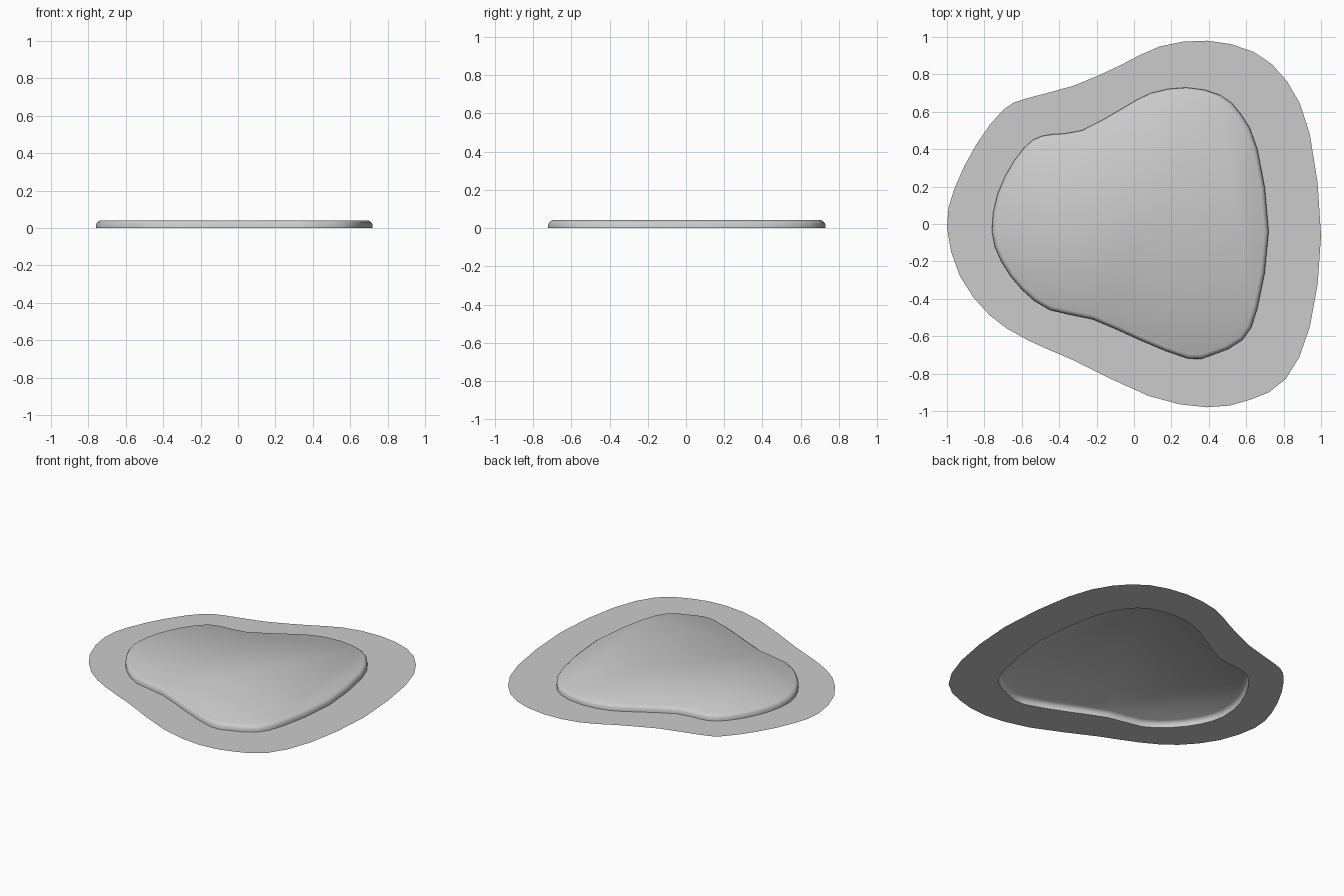
import bpy
import bmesh
from mathutils import Vector

cube = bpy.data.objects.get("Cube")
if cube:
    bpy.data.objects.remove(cube, do_unlink=True)

# Matching control points of the two outlines, clockwise from the -x tip
OUTER = [(-1, -.02), (-.96, .19), (-.84, .43), (-.7, .61), (-.58, .67), (-.32, .74),
         (-.07, .85), (.14, .95), (.39, .98), (.64, .92), (.82, .76), (.94, .48),
         (1, -.06), (.94, -.55), (.81, -.83), (.62, -.94), (.39, -.98), (.08, -.92),
         (-.32, -.73), (-.57, -.62), (-.77, -.49), (-.93, -.28)]
INNER = [(-.76, -.04), (-.73, .16), (-.64, .34), (-.54, .45), (-.44, .48), (-.28, .5),
         (-.06, .62), (.09, .7), (.28, .73), (.46, .69), (.57, .59), (.66, .4),
         (.72, -.04), (.66, -.45), (.58, -.62), (.42, -.7), (.29, -.72), (.03, -.62),
         (-.22, -.51), (-.45, -.46), (-.6, -.35), (-.71, -.2)]


def smooth_loop(points):
    """Closed smooth outline: every control point plus the curve midpoint after it."""
    pts = [Vector(p) for p in points]
    n = len(pts)
    result = []
    for i, p in enumerate(pts):
        a, b, c = pts[i - 1], pts[(i + 1) % n], pts[(i + 2) % n]
        result += [p, (9 * (p + b) - a - c) / 16]
    return result


def inset(loop, distance):
    """Move a clockwise outline inward along its normals."""
    result = []
    for i, p in enumerate(loop):
        tangent = (loop[(i + 1) % len(loop)] - loop[i - 1]).normalized()
        result.append(p + Vector((tangent.y, -tangent.x)) * distance)
    return result


def build(name, rings, material, capped=False, smooth=False):
    """Bridge a series of (outline, height) rings, optionally closing the last one."""
    bm = bmesh.new()
    rows = [[bm.verts.new((p.x, p.y, z)) for p in loop] for loop, z in rings]
    for low, high in zip(rows, rows[1:]):
        for i in range(len(low)):
            bm.faces.new((low[i], low[i - 1], high[i - 1], high[i]))
    if capped:
        bm.faces.new(reversed(rows[-1]))
    for face in bm.faces:
        face.smooth = smooth
    bm.normal_update()
    mesh = bpy.data.meshes.new(name)
    bm.to_mesh(mesh)
    bm.free()
    mesh.materials.append(material)
    obj = bpy.data.objects.new(name, mesh)
    bpy.context.collection.objects.link(obj)
    return obj


grey = bpy.data.materials.new("mid_grey")
grey.use_nodes = True
colour = (0.6, 0.6, 0.6, 1)
grey.diffuse_color = colour
grey.node_tree.nodes["Principled BSDF"].inputs["Base Color"].default_value = colour

outer = smooth_loop(OUTER)
inner = smooth_loop(INNER)

# Flat rim lying on the ground
build("flat_rim", [(outer, 0), (inner, 0)], grey)

# Raised plateau: hollow shell with a rounded shoulder
PROFILE = [(0, 0), (.001, .019), (.008, .031), (.022, .041)]
build("raised_plateau", [(inset(inner, d), z) for d, z in PROFILE], grey,
      capped=True, smooth=True)
